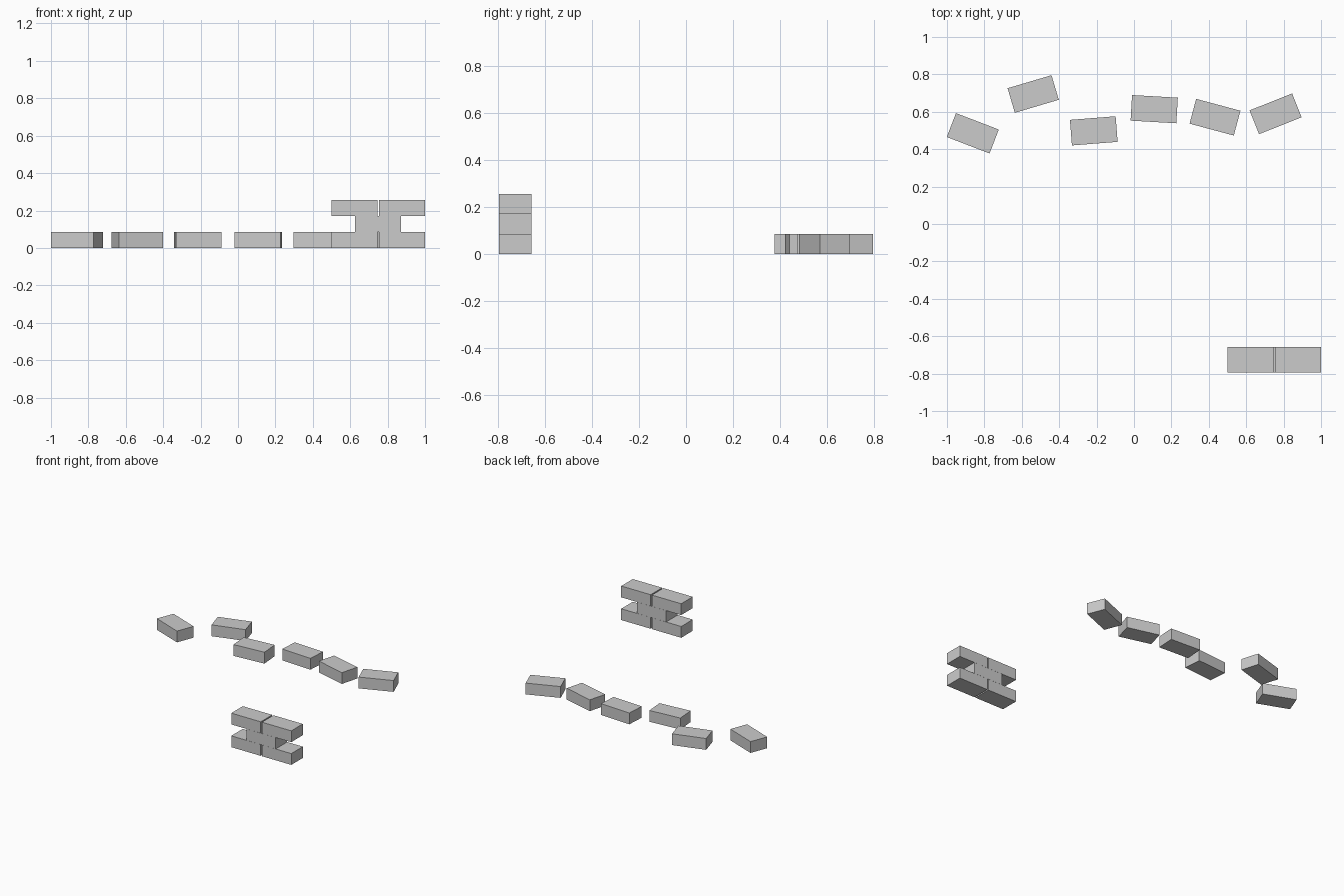
import bpy
from math import radians

if "Cube" in bpy.data.objects:
    bpy.data.objects.remove(bpy.data.objects["Cube"])

L, W, H = 0.245, 0.137, 0.0855

mat = bpy.data.materials.new("light grey")
mat.diffuse_color = (0.6, 0.6, 0.6, 1)
mat.use_nodes = True
mat.node_tree.nodes["Principled BSDF"].inputs["Base Color"].default_value = mat.diffuse_color


def brick(name, x, y, layer=0, angle=0):
    bpy.ops.mesh.primitive_cube_add(size=1, location=(x, y, H * (layer + 0.5)),
                                    rotation=(0, 0, radians(angle)))
    ob = bpy.context.object
    ob.name = name
    ob.scale = (L, W, H - 0.0005)
    ob.data.materials.append(mat)


# stacked wall: two bricks, one bridging, two on top
for layer, xs in enumerate([(0.623, 0.8775), (0.748,), (0.623, 0.8775)]):
    for i, x in enumerate(xs):
        brick(f"stack_brick_{layer}_{i}", x, -0.7265, layer)

# loose row lying on the ground: x, y, angle
loose = [(-0.862, 0.485, -21), (-0.539, 0.695, 16.5), (-0.215, 0.498, 4.5),
         (0.108, 0.614, -3.3), (0.433, 0.571, -15), (0.757, 0.589, 21.7)]
for i, (x, y, a) in enumerate(loose):
    brick(f"loose_brick_{i}", x, y, 0, a)
